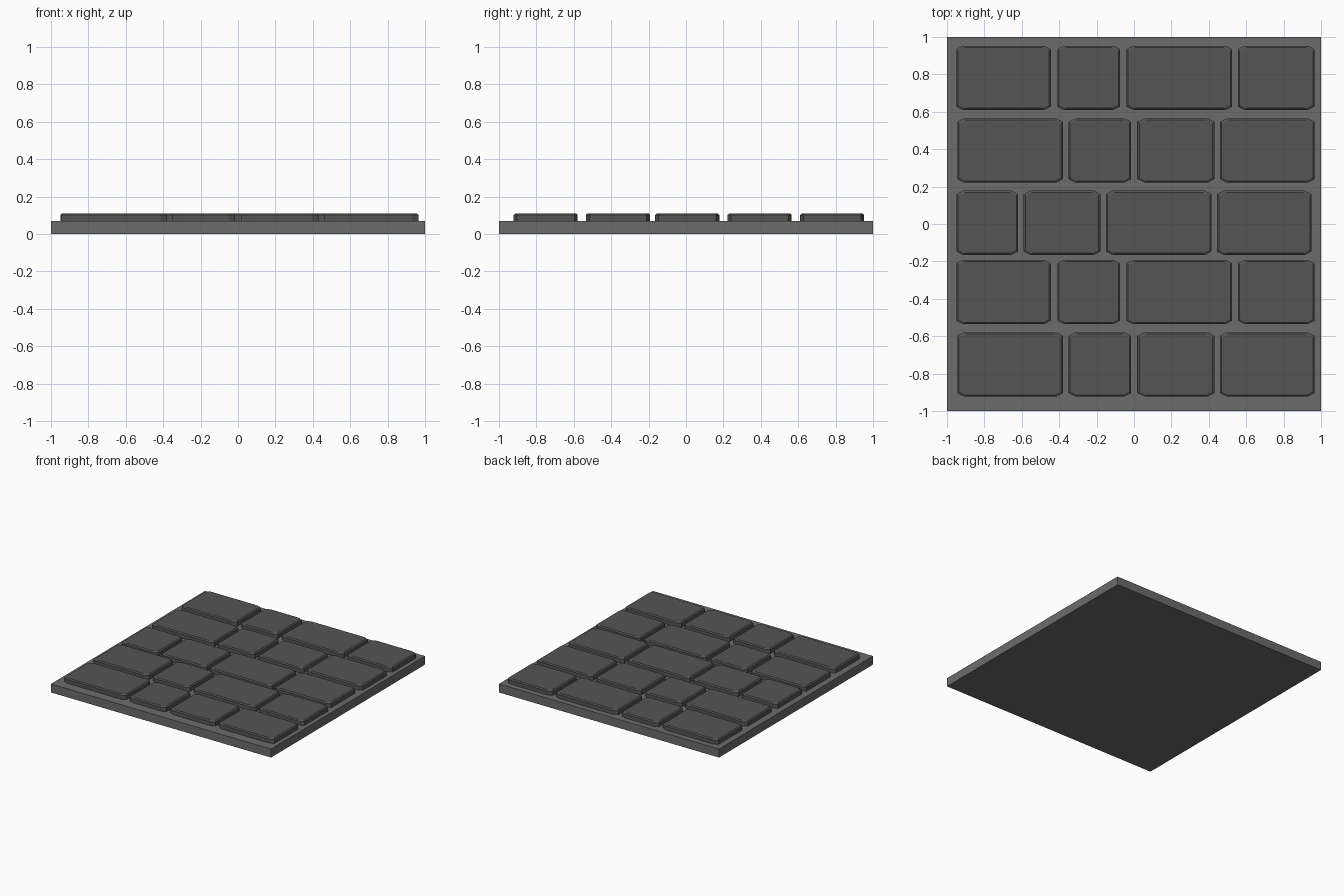
import bpy, bmesh

if "Cube" in bpy.data.objects:
    bpy.data.objects.remove(bpy.data.objects["Cube"])


def material(name, grey):
    m = bpy.data.materials.new(name)
    m.diffuse_color = (grey, grey, grey, 1)
    m.use_nodes = True
    m.node_tree.nodes["Principled BSDF"].inputs["Base Color"].default_value = m.diffuse_color
    return m


def finish(name, bm, mat):
    bmesh.ops.recalc_face_normals(bm, faces=bm.faces)
    me = bpy.data.meshes.new(name)
    bm.to_mesh(me)
    bm.free()
    me.materials.append(mat)
    ob = bpy.data.objects.new(name, me)
    bpy.context.collection.objects.link(ob)
    return ob


slab_mat = material("mortar_grey", 0.15)
stone_mat = material("stone_grey", 0.09)

# Base slab
bm = bmesh.new()
bmesh.ops.create_cube(bm, size=1)
for v in bm.verts:
    v.co = (v.co.x * 2, v.co.y * 2, (v.co.z + 0.5) * 0.07)
finish("base_slab", bm, slab_mat)


def stone(name, x0, x1, y0, y1):
    """Octagonal paving stone with cut corners and a small bevelled top rim."""
    cx, cy = 0.035, 0.018
    rings = []
    bm = bmesh.new()
    for inset, z in ((0, 0.06), (0, 0.102), (0.009, 0.11)):
        a, b, c, d = x0 + inset, x1 - inset, y0 + inset, y1 - inset
        pts = [(a + cx, c), (b - cx, c), (b, c + cy), (b, d - cy),
               (b - cx, d), (a + cx, d), (a, d - cy), (a, c + cy)]
        rings.append([bm.verts.new((x, y, z)) for x, y in pts])
    for lo, hi in zip(rings, rings[1:]):
        for i in range(8):
            j = (i + 1) % 8
            bm.faces.new((lo[i], lo[j], hi[j], hi[i]))
    bm.faces.new(rings[0][::-1])
    bm.faces.new(rings[-1])
    finish(name, bm, stone_mat)


# Stone courses: bond patterns of (start, end) along x
bond_a = [(-0.95, -0.445), (-0.41, -0.075), (-0.04, 0.525), (0.555, 0.965)]
bond_b = [(-0.945, -0.38), (-0.35, -0.015), (0.02, 0.43), (0.46, 0.965)]
bond_c = [(-0.95, -0.62), (-0.59, -0.18), (-0.15, 0.415), (0.445, 0.95)]
courses = [(0.61, bond_a), (0.222, bond_b), (-0.165, bond_c),
           (-0.535, bond_a), (-0.922, bond_b)]

for r, (y, bond) in enumerate(courses):
    for c, (x0, x1) in enumerate(bond):
        stone(f"stone_{r + 1}_{c + 1}", x0, x1, y, y + 0.343)
